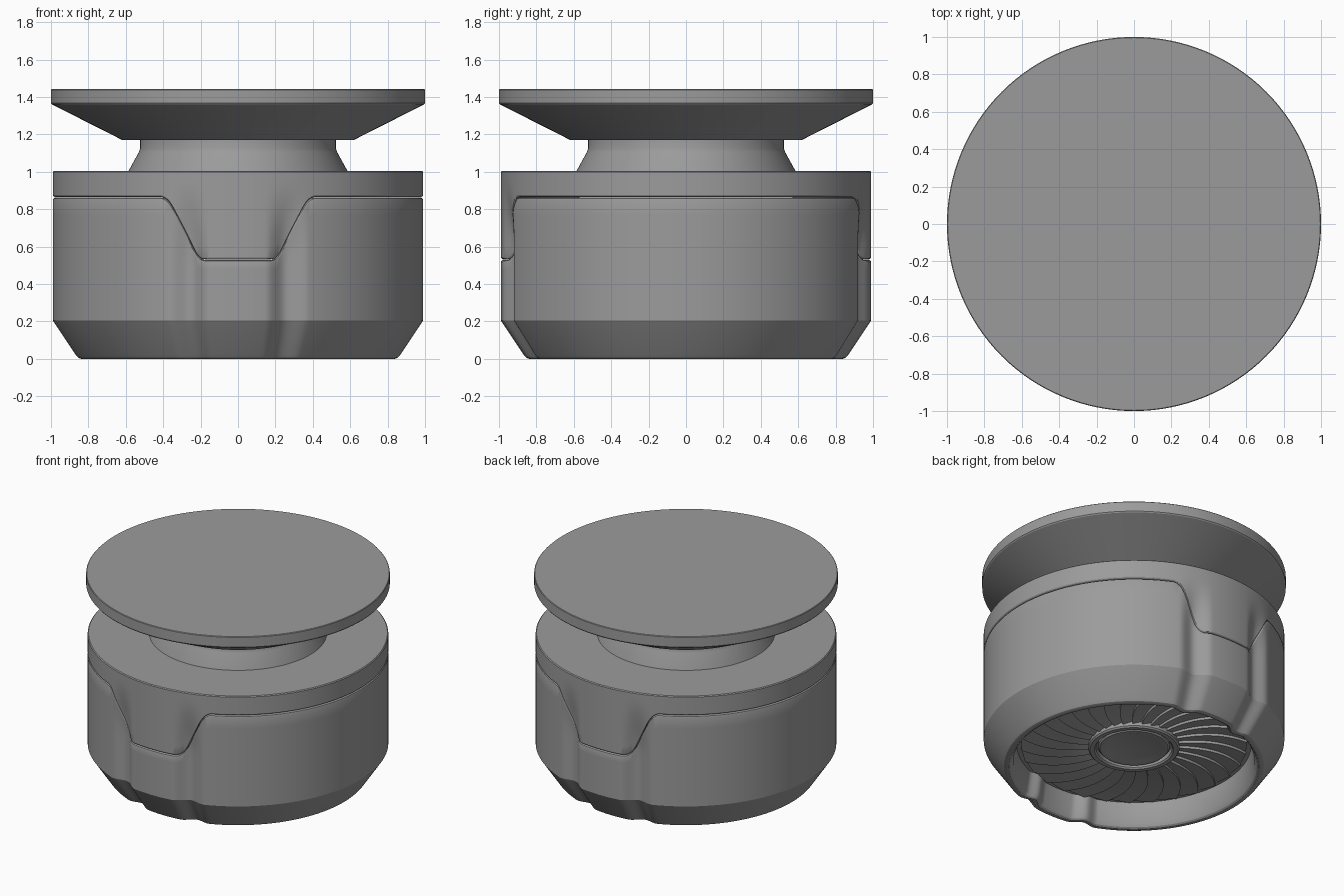
import bpy
import bmesh
from math import sin, cos, pi, asin, radians, degrees

cube = bpy.data.objects.get("Cube")
if cube:
    bpy.data.objects.remove(cube, do_unlink=True)

GREY = (0.33, 0.33, 0.33, 1.0)
grey = bpy.data.materials.new("mid_grey")
grey.use_nodes = True
grey.diffuse_color = GREY
grey.node_tree.nodes["Principled BSDF"].inputs["Base Color"].default_value = GREY


def finish(name, bm, fix_normals=True):
    bmesh.ops.remove_doubles(bm, verts=bm.verts, dist=1e-5)
    if fix_normals:
        bmesh.ops.recalc_face_normals(bm, faces=bm.faces)
    mesh = bpy.data.meshes.new(name)
    bm.to_mesh(mesh)
    bm.free()
    obj = bpy.data.objects.new(name, mesh)
    bpy.context.collection.objects.link(obj)
    mesh.materials.append(grey)
    bpy.ops.object.select_all(action='DESELECT')
    obj.select_set(True)
    bpy.context.view_layer.objects.active = obj
    bpy.ops.object.shade_smooth_by_angle(angle=radians(25))
    return obj


def loft(name, section, n):
    """Sweep a closed (radius, height) section, which may vary with angle, around z."""
    bm = bmesh.new()
    cols = []
    for i in range(n):
        t = 2 * pi * i / n
        cols.append([bm.verts.new((r * sin(t), -r * cos(t), z)) for r, z in section(t)])
    rows = len(cols[0])
    for i in range(n):
        a, b = cols[i], cols[(i + 1) % n]
        for j in range(rows):
            k = (j + 1) % rows
            bm.faces.new((a[j], b[j], b[k], a[k]))
    return finish(name, bm)


def lathe(name, profile, n=128):
    return loft(name, lambda t: profile, n)


def smooth(a, b, v):
    u = min(1, max(0, (v - a) / (b - a)))
    return u * u * (3 - 2 * u)


# Shape rules shared by the lower housing and the cap
R, TOP, SEAM, TAB = 0.99, 1.005, 0.863, 0.53


def axis_angle(t):
    """Degrees away from the nearest of the front and back axes."""
    return degrees(asin(min(1, abs(sin(t)))))


def flute(t, z):
    """Radius factor for the shallow flutes beside each tab; they fade out near the top."""
    u = (axis_angle(t) - 15.5) / 7
    dip = cos(u * pi / 2) ** 2 if abs(u) < 1 else 0
    return 1 - 0.047 * dip * (1 - smooth(0.55, 0.95, z))


def seam_height(t):
    """Trapezoid tab with rounded corners, by averaging over a small window."""
    x = R * abs(sin(t))
    total = 0
    for k in range(-4, 5):
        u = (x + k * 0.009 - 0.225) / 0.15
        total += TAB + (SEAM - TAB) * min(1, max(0, u))
    return total / 9


# Lower housing with bevelled foot and hollow underside
def housing_section(t):
    s = seam_height(t) - 0.002
    pts = [(0.77, 0.2), (0.795, 0.035), (0.81, 0.008), (0.822, 0),
           (0.84, 0), (0.855, 0.006), (0.867, 0.02), (R, 0.205)]
    pts += [(R, 0.205 + (s - 0.012 - 0.205) * k / 8) for k in range(1, 9)]
    pts += [(R - 0.003, s - 0.004), (R - 0.01, s), (R - 0.06, s)]
    return [(r * flute(t, z), z) for r, z in pts]


# Cap with a tab reaching down at front and back
def cap_section(t):
    s = seam_height(t) + 0.002
    top = TOP - 0.006
    pts = [(R - 0.06, s), (R - 0.01, s), (R - 0.003, s + 0.004)]
    pts += [(R, s + 0.01 + (top - s - 0.01) * k / 8) for k in range(9)]
    pts += [(R - 0.006, TOP), (0.5, TOP), (0.5, 0.95)]
    return [(r * flute(t, z), z) for r, z in pts]


loft("lower_housing", housing_section, 480)
loft("upper_cap", cap_section, 480)

# Neck and the wide dish on top
lathe("neck", [(0, 0.98), (0.59, 0.98), (0.585, TOP), (0.53, 1.105),
               (0.523, 1.125), (0.523, 1.18), (0, 1.18)])
lathe("top_dish", [(0, 1.17), (0.62, 1.17), (0.995, 1.36), (1.0, 1.367),
                   (1.0, 1.438), (0.996, 1.442), (0, 1.442)])

# Underside: floor, hub ring and hub
lathe("grille_floor", [(0, 0.175), (0.82, 0.175), (0.82, 0.2), (0, 0.2)])
lathe("hub_ring", [(0.25, 0.18), (0.25, 0.14), (0.26, 0.13), (0.29, 0.13),
                   (0.3, 0.14), (0.3, 0.18)])
lathe("hub", [(0, 0.15), (0.18, 0.147), (0.2, 0.14), (0.225, 0.14),
              (0.235, 0.15), (0.235, 0.18), (0, 0.18)])

# Curved, overlapping grille blades
bm = bmesh.new()
COUNT, STEPS = 30, 10
pitch = 2 * pi / COUNT
for i in range(COUNT):
    last = None
    for k in range(STEPS + 1):
        s = k / STEPS
        r = 0.29 + 0.455 * s
        a = i * pitch + 0.28 * s * s
        row = [bm.verts.new((r * cos(b), r * sin(b), z))
               for b, z in ((a, 0.174), (a, 0.154), (a + pitch, 0.172))]
        if last:
            for j in range(2):
                bm.faces.new((last[j], last[j + 1], row[j + 1], row[j]))
        last = row
# Turn every blade face downwards
for f in bm.faces:
    f.normal_update()
bmesh.ops.reverse_faces(bm, faces=[f for f in bm.faces if f.normal.z > 0.01])
finish("grille_blades", bm, fix_normals=False)
